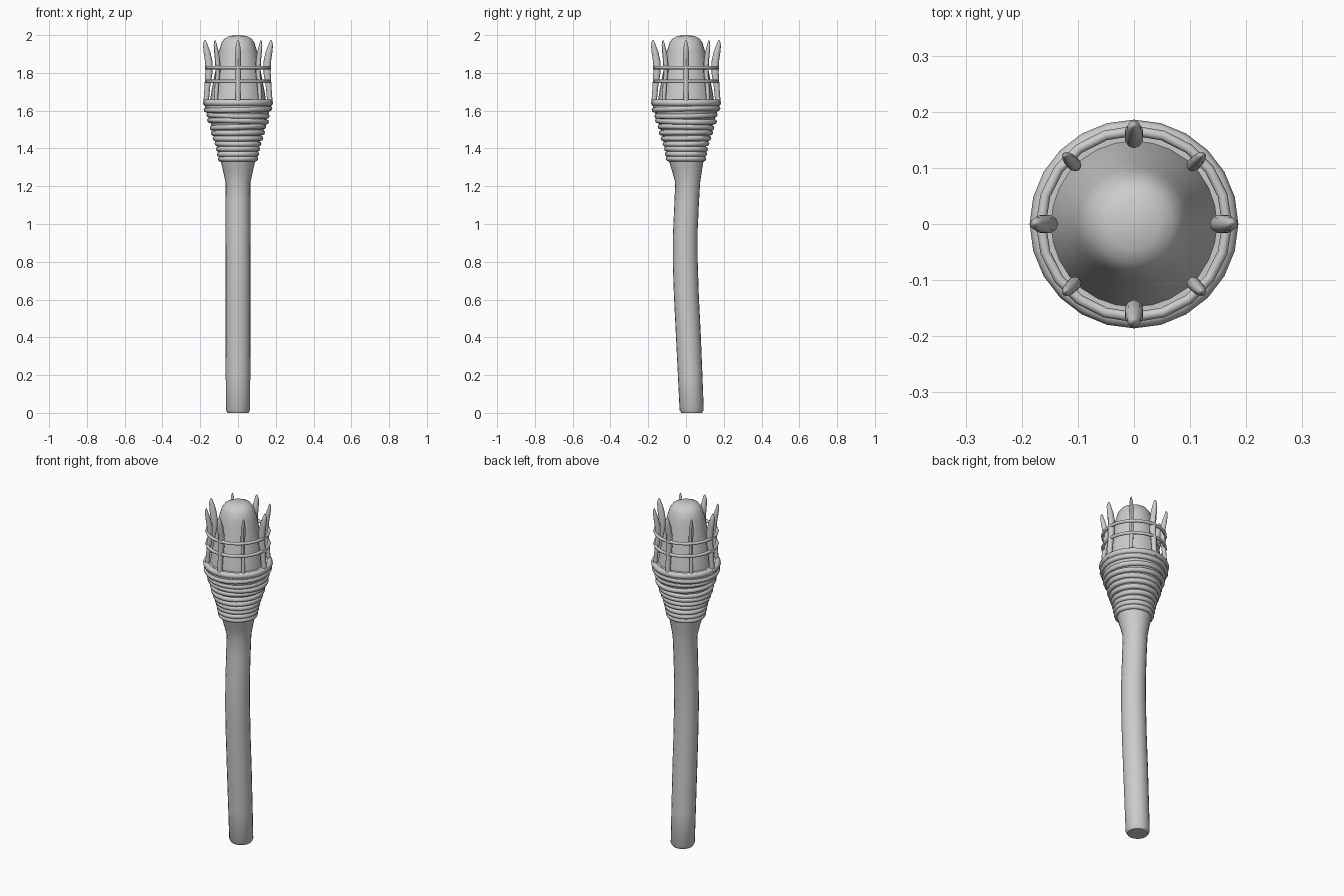
import bpy, bmesh, math, random
from mathutils import Matrix

if "Cube" in bpy.data.objects:
    bpy.data.objects.remove(bpy.data.objects["Cube"])

random.seed(4)


def finish(name, bm, angle=40):
    bmesh.ops.recalc_face_normals(bm, faces=bm.faces)
    me = bpy.data.meshes.new(name)
    bm.to_mesh(me)
    bm.free()
    ob = bpy.data.objects.new(name, me)
    bpy.context.collection.objects.link(ob)
    bpy.ops.object.select_all(action='DESELECT')
    ob.select_set(True)
    bpy.context.view_layer.objects.active = ob
    bpy.ops.object.shade_smooth_by_angle(angle=math.radians(angle))
    return ob


def loft(name, sections, sides, turn=0.0):
    """Skin horizontal ellipses (cx, cy, z, rx, ry), capped at both ends."""
    bm = bmesh.new()
    rings = []
    for cx, cy, z, rx, ry in sections:
        rings.append([bm.verts.new((cx + rx * math.cos(2 * math.pi * i / sides),
                                    cy + ry * math.sin(2 * math.pi * i / sides), z))
                      for i in range(sides)])
    for a, b in zip(rings, rings[1:]):
        for i in range(sides):
            j = (i + 1) % sides
            bm.faces.new((a[i], a[j], b[j], b[i]))
    bm.faces.new(rings[0][::-1])
    bm.faces.new(rings[-1])
    bm.transform(Matrix.Rotation(turn, 4, 'Z'))
    return finish(name, bm)


def hoop(name, radius, z, tube_r, tube_z, sides=24, tilt=(0, 0)):
    """Torus with an elliptical tube, optionally tilted."""
    bm = bmesh.new()
    n = 8
    v = [[bm.verts.new(((radius + tube_r * math.cos(2 * math.pi * k / n)) * math.cos(2 * math.pi * i / sides),
                        (radius + tube_r * math.cos(2 * math.pi * k / n)) * math.sin(2 * math.pi * i / sides),
                        tube_z * math.sin(2 * math.pi * k / n)))
          for k in range(n)] for i in range(sides)]
    for i in range(sides):
        for k in range(n):
            p, q = v[i], v[(i + 1) % sides]
            m = (k + 1) % n
            bm.faces.new((p[k], q[k], q[m], p[m]))
    bm.transform(Matrix.Translation((0, 0, z)) @ Matrix.Rotation(tilt[0], 4, 'X')
                 @ Matrix.Rotation(tilt[1], 4, 'Y'))
    return finish(name, bm, 60)


# Bent wooden handle: (y offset, z, radius)
handle = [(0.03, 0, 0.055), (0.03, 0.015, 0.064), (0.022, 0.2, 0.065), (0.012, 0.42, 0.066),
          (0.002, 0.62, 0.066), (-0.004, 0.8, 0.066), (-0.004, 0.95, 0.065),
          (0.003, 1.1, 0.065), (0.009, 1.22, 0.066), (0.005, 1.28, 0.079), (0, 1.35, 0.095)]
loft("handle", [(0, y, z, r, r) for y, z, r in handle], 20)

# Bowl under the wrapping
bowl = [(1.33, 0.09), (1.42, 0.108), (1.52, 0.14), (1.6, 0.168), (1.63, 0.178), (1.655, 0.172)]
loft("bowl", [(0, 0, z, r, r) for z, r in bowl], 24)

# Cord wrapped around the bowl, slightly uneven
cords = [(1.345, 0.093), (1.37, 0.098), (1.397, 0.103), (1.425, 0.11), (1.453, 0.12),
         (1.483, 0.13), (1.512, 0.136), (1.545, 0.15), (1.575, 0.154), (1.608, 0.168)]
for i, (z, r) in enumerate(cords):
    t = 0.035 if i > 4 else 0.015
    hoop(f"wrap_{i + 1}", r, z, 0.014, 0.0145,
         tilt=(random.uniform(-t, t), random.uniform(-t, t)))
hoop("rim", 0.17, 1.642, 0.016, 0.018)

# Rounded burning core
core = [(1.64, 0.15), (1.7, 0.141), (1.78, 0.126), (1.86, 0.11), (1.92, 0.099), (1.96, 0.087),
        (1.983, 0.07), (1.995, 0.045), (2.0, 0.012)]
loft("core", [(0, 0, z, r, r) for z, r in core], 28)

# Prongs: (radial position, z, radial half size, width scale)
prong = [(0.17, 1.63, 0.014, 0.8), (0.163, 1.72, 0.015, 0.85), (0.154, 1.8, 0.019, 0.95),
         (0.155, 1.86, 0.02, 1.0), (0.164, 1.91, 0.018, 0.95), (0.172, 1.945, 0.013, 0.7),
         (0.174, 1.965, 0.007, 0.4), (0.174, 1.973, 0.002, 0.1)]
for i in range(8):
    big = i % 2 == 0
    depth, width, dr = (1.0, 0.017, 0.0) if big else (0.75, 0.012, -0.003)
    loft(f"prong_{i + 1}", [(r + dr, 0, z, d * depth, width * w) for r, z, d, w in prong],
         10, math.pi / 4 * i)

# Two wire hoops binding the prongs
for i, z in enumerate((1.755, 1.828)):
    hoop(f"wire_hoop_{i + 1}", 0.166, z, 0.009, 0.009, sides=20)
